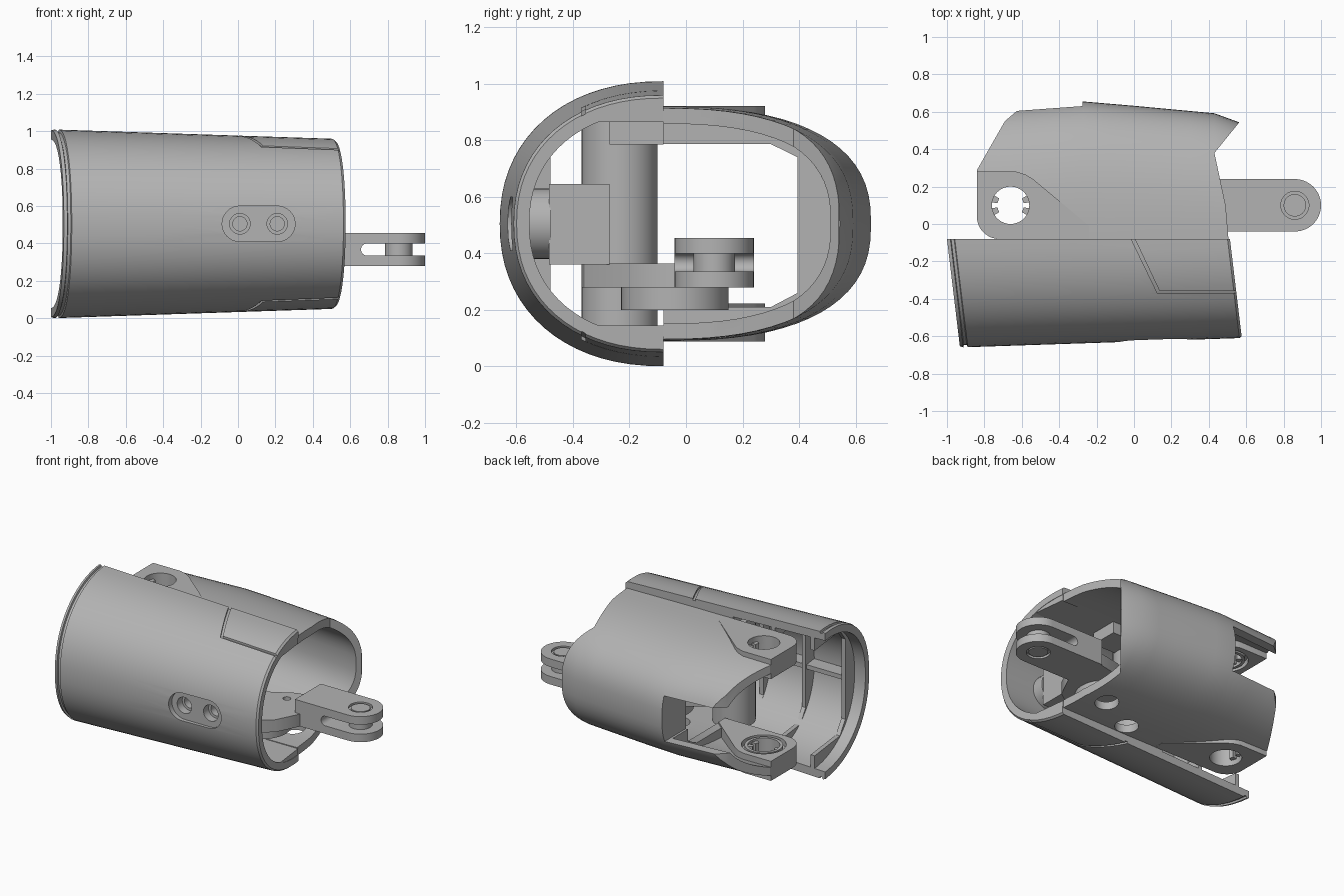
import bpy, bmesh, math
from math import sin, cos, pi

if "Cube" in bpy.data.objects:
    bpy.data.objects.remove(bpy.data.objects["Cube"])

CZ, SEAM = 0.505, -0.08
mat = bpy.data.materials.new("plain grey")
mat.diffuse_color = (0.45, 0.45, 0.45, 1)
mat.use_nodes = True
mat.node_tree.nodes["Principled BSDF"].inputs["Base Color"].default_value = mat.diffuse_color


def make(name, verts, faces):
    bm = bmesh.new()
    vs = [bm.verts.new(v) for v in verts]
    for f in faces:
        bm.faces.new([vs[i] for i in f])
    bmesh.ops.recalc_face_normals(bm, faces=bm.faces)
    me = bpy.data.meshes.new(name)
    bm.to_mesh(me)
    bm.free()
    me.materials.append(mat)
    ob = bpy.data.objects.new(name, me)
    bpy.context.collection.objects.link(ob)
    return ob


def prism(name, pts, lo, hi, axis='z'):
    put = {'z': lambda p, h: (p[0], p[1], h),
           'y': lambda p, h: (p[0], h, p[1]),
           'x': lambda p, h: (h, p[0], p[1])}[axis]
    n = len(pts)
    verts = [put(p, h) for h in (lo, hi) for p in pts]
    faces = [list(range(n)), list(range(n, 2 * n))]
    faces += [(i, (i + 1) % n, n + (i + 1) % n, n + i) for i in range(n)]
    return make(name, verts, faces)


def arc(cx, cy, r, a0, a1, n=16):
    return [(cx + r * cos(math.radians(a0 + (a1 - a0) * i / n)),
             cy + r * sin(math.radians(a0 + (a1 - a0) * i / n))) for i in range(n + 1)]


def cyl(name, c, r, lo, hi, axis='z'):
    return prism(name, arc(*c, r, 0, 360, 40)[:-1], lo, hi, axis)


def stadium(x0, x1, c, r):
    return arc(x1, c, r, -90, 90) + arc(x0, c, r, 90, 270)


def box(name, x, y, z):
    return prism(name, [(x[0], y[0]), (x[1], y[0]), (x[1], y[1]), (x[0], y[1])], *z)


def boolean(ob, cutter, op='DIFFERENCE', keep=False):
    before = ob.data.copy()
    for attempt in range(3):
        m = ob.modifiers.new("cut", 'BOOLEAN')
        m.operation, m.solver, m.object = op, 'EXACT', cutter
        bpy.context.view_layer.objects.active = ob
        bpy.ops.object.modifier_apply(modifier=m.name)
        # a failed cut collapses the mesh: restore, nudge the cutter, retry
        if len(ob.data.polygons) >= 0.3 * len(before.polygons) or op == 'INTERSECT':
            break
        ob.data = before.copy()
        cutter.location.x += .0013
        cutter.location.z += .0007
        bpy.context.view_layer.update()
    if not keep:
        bpy.data.objects.remove(cutter, do_unlink=True)
    return ob


def half_oval(a, b, n, side, tmax=90, steps=36):
    out = []
    for i in range(steps + 1):
        t = math.radians(-tmax + 2 * tmax * i / steps)
        c, s = max(cos(t), 0.0), sin(t)
        if c < 1e-6:
            c = 0.0
        out.append((SEAM + side * a * c ** (2 / n),
                    CZ + math.copysign(b * abs(s) ** (2 / n), s)))
    return out


# front shell: open C section, tapered, ends slanted
def front_size(x):
    k = (x + 1) / 1.5
    return 0.58 - 0.05 * k, 0.505 - 0.05 * k


def c_shell(name, rings, tmax=90):
    verts, faces = [], []
    for x, o, i in rings:
        a, b = front_size(x)
        sec = half_oval(a - o, b - o, 2.2, -1, tmax) + half_oval(a - i, b - i, 2.2, -1, tmax)[::-1]
        verts += [(x + 0.12 * (SEAM - y), y, z) for y, z in sec]
    n = len(sec)
    for r in range(len(rings) - 1):
        for j in range(n):
            k = (j + 1) % n
            faces.append((r * n + j, r * n + k, r * n + n + k, r * n + n + j))
    last = (len(rings) - 1) * n
    for base in (0, last):
        faces += [(base + j, base + j + 1, base + n - 2 - j, base + n - 1 - j) for j in range(n // 2 - 1)]
    return make(name, verts, faces)


W = 0.055
front = c_shell("front_shell", [(-1, .006, W), (-.982, 0, W), (-.978, .012, W), (-.962, .012, W),
                                (-.958, 0, W), (-.5, 0, W), (0, 0, W), (.5, 0, W), (.513, .01, W)])
# panel line engraved near the right end, top and bottom
groove = c_shell("groove_cutter", [(-.3, -.05, .012), (.7, -.05, .012)])
line = prism("line_cutter", [(-.02, -.07), (.125, -.37), (.7, -.37), (.7, -.355), (.135, -.355), (0, -.07)], -1, 2)
boolean(groove, line, 'INTERSECT')
boolean(front, groove)
# screw boss and pocket on the front face
boss = prism("screw_boss", stadium(0, .22, CZ, .125), -.60, -.48, 'y')
block = prism("boss_block", [(-.12, .36), (.33, .36), (.33, .645), (-.12, .645)], -.485, -.27, 'y')
pocket = prism("pocket_cutter", stadium(.01, .21, CZ, .095), -.8, -.595, 'y')
boolean(boss, pocket, keep=True)
boolean(front, pocket)
for x in (.01, .21):
    for r, depth in ((.055, -.54), (.038, -.4)):
        for ob in (front, boss, block):
            boolean(ob, cyl("hole_cutter", (x, CZ), r, -.8, depth, 'y'))

# stiffening ribs inside the front shell, with an octagonal opening
octagon = [(.1, .145), (-.41, .145), (-.48, .23), (-.48, .78), (-.41, .865), (.1, .865)]
for x in (-.92, -.62, -.30):
    rib = c_shell("shell_rib", [(x, .04, .22), (x + .03, .04, .22)])
    boolean(rib, prism("octagon_cutter", octagon, -1.5, 1, 'x'))
box("long_rib", (-.86, -.25), (-.59, -.49), (.49, .52))
# thick flanges along the seam, top and bottom
for z in ((.865, 1.2), (-.2, .145)):
    flange = c_shell("seam_flange", [(-.3, .04, .2), (.51, .04, .2)])
    boolean(flange, box("flange_clip", (-1, 1), (-.9, .2), z), 'INTERSECT')
box("seam_tongue", (-.28, .1), (-.27, -.08), (.785, .88))
# upright post joining boss and arm
cyl("upright_post", (-.2, -.235), .135, .145, .865)
box("post_bridge", (-.2, -.1), (-.37, -.27), (.36, .645))


# back shell: closed half oval, hollowed on both sides of a bulkhead
def back_size(x):
    t = [(-1.3, .67), (-.84, .69), (-.6, .71), (-.27, .735), (0, .712), (.43, .672), (.6, .61)]
    for (x0, a0), (x1, a1) in zip(t, t[1:]):
        if x <= x1:
            return a0 + (a1 - a0) * (x - x0) / (x1 - x0), .415 - .012 * max(0, x)
    return t[-1][1], .405


def d_solid(name, xs, off=0.0, base=0.0):
    verts, faces = [], []
    for x in xs:
        a, b = back_size(x)
        sec = half_oval(a - off, b - off, 2.5, 1)
        if base:
            sec = sec + [(SEAM - base, sec[-1][1]), (SEAM - base, sec[0][1])]
        verts += [(x, y, z) for y, z in sec]
    n = len(sec)
    for r in range(len(xs) - 1):
        faces += [(r * n + j, r * n + (j + 1) % n, r * n + n + (j + 1) % n, r * n + n + j) for j in range(n)]
    faces += [list(range(n)), list(range(len(verts) - n, len(verts)))]
    return make(name, verts, faces)


back = d_solid("back_shell", [-.84, -.72, -.6, -.43, -.27, -.13, 0, .15, .3, .43, .6])
boolean(back, d_solid("cavity", [-.23, -.1, 0, .2, .43, .7], .055, .1))
boolean(back, d_solid("cavity", [-1.2, -.84, -.6, -.29], .055, .1))
boolean(back, prism("passage", [(-.3, .21), (.3, .21), (.395, .26), (.395, .74), (.3, .787), (-.3, .787)], -1, .1, 'x'))
# shaped right rim, slanted left end, end window
boolean(back, prism("rim_cut", [(.505, -.3), (.505, -.08), (.49, .1), (.43, .38), (.56, .54), (.575, .8), (1, .8), (1, -.3)], -1, 2))
boolean(back, prism("end_cut", [(-.85, .27), (-.69, .55), (-.62, .61), (-.6, .9), (-1.2, .9), (-1.2, .27)], -1, 2))
boolean(back, box("window_cut", (-1.2, -.275), (.2, .9), (.34, .655)))
boolean(back, prism("corner_cut", arc(-.72, .04, .12, 180, 270) + [(-.72, -.3), (-1.2, -.3), (-1.2, .04)], -1, 2))
for c in ((.06, 0), (.33, .13)):
    boolean(back, cyl("hole_cutter", c, .075, -.1, .25))

# pivot ears, above and below, with keyed holes
PIVOT = (-.66, .10)
boolean(back, cyl("hole_cutter", PIVOT, .1, -1, 2))
outline = arc(-.72, .04, .12, 180, 270) + [(-.24, -.08), (-.24, -.01), (-.54, .24), (-.58, .265), (-.63, .28), (-.84, .28)]
for s in (1, -1):
    def zz(a, b):
        return tuple(sorted((CZ + s * a, CZ + s * b)))
    ear = prism("pivot_ear", outline, *zz(.282, .416))
    boolean(ear, cyl("hole_cutter", PIVOT, .1, -1, 2))
    boolean(ear, cyl("counterbore", PIVOT, .14, *zz(.2, .32)))
    ring = cyl("pivot_ring", PIVOT, .12, *zz(.285, .33))
    boolean(ring, cyl("hole_cutter", PIVOT, .1, -1, 2))
    for ang in (20, 160, 200, 340):
        a0, a1 = ang - 11, ang + 11
        prism("pivot_key", arc(*PIVOT, .105, a0, a1, 4) + arc(*PIVOT, .07, a1, a0, 4), *zz(.30, .38))

# link arm with forked end
fork = prism("link_fork", arc(.86, .10, .14, -90, 90, 28) + [(.46, .24), (.46, -.04)], .28, .455)
boolean(fork, prism("slot_cutter", stadium(.69, 1.2, .3675, .0325), -.3, .5, 'y'))
for lo, hi in ((.44, .5), (.2, .295)):
    boolean(fork, cyl("dimple_cutter", (.86, .10), .075, lo, hi))
cyl("link_pin", (.86, .10), .06, .283, .452)
cyl("link_roller", (.86, .10), .073, .32, .415)
arm = prism("link_arm", [(.5, .24), (.5, -.04), (.42, -.2), (.2, -.36), (-.2, -.37), (-.2, -.1), (.05, .06), (.3, .2)], .28, .365)
boolean(arm, cyl("hole_cutter", (.3, .1), .025, .34, .5))
cyl("link_hub", (.2, -.04), .19, .2, .282)

# smooth curved faces, keep edges sharp
bpy.ops.object.select_all(action='DESELECT')
for ob in bpy.context.scene.objects:
    ob.select_set(True)
    bpy.context.view_layer.objects.active = ob
bpy.ops.object.shade_smooth_by_angle(angle=math.radians(28))
